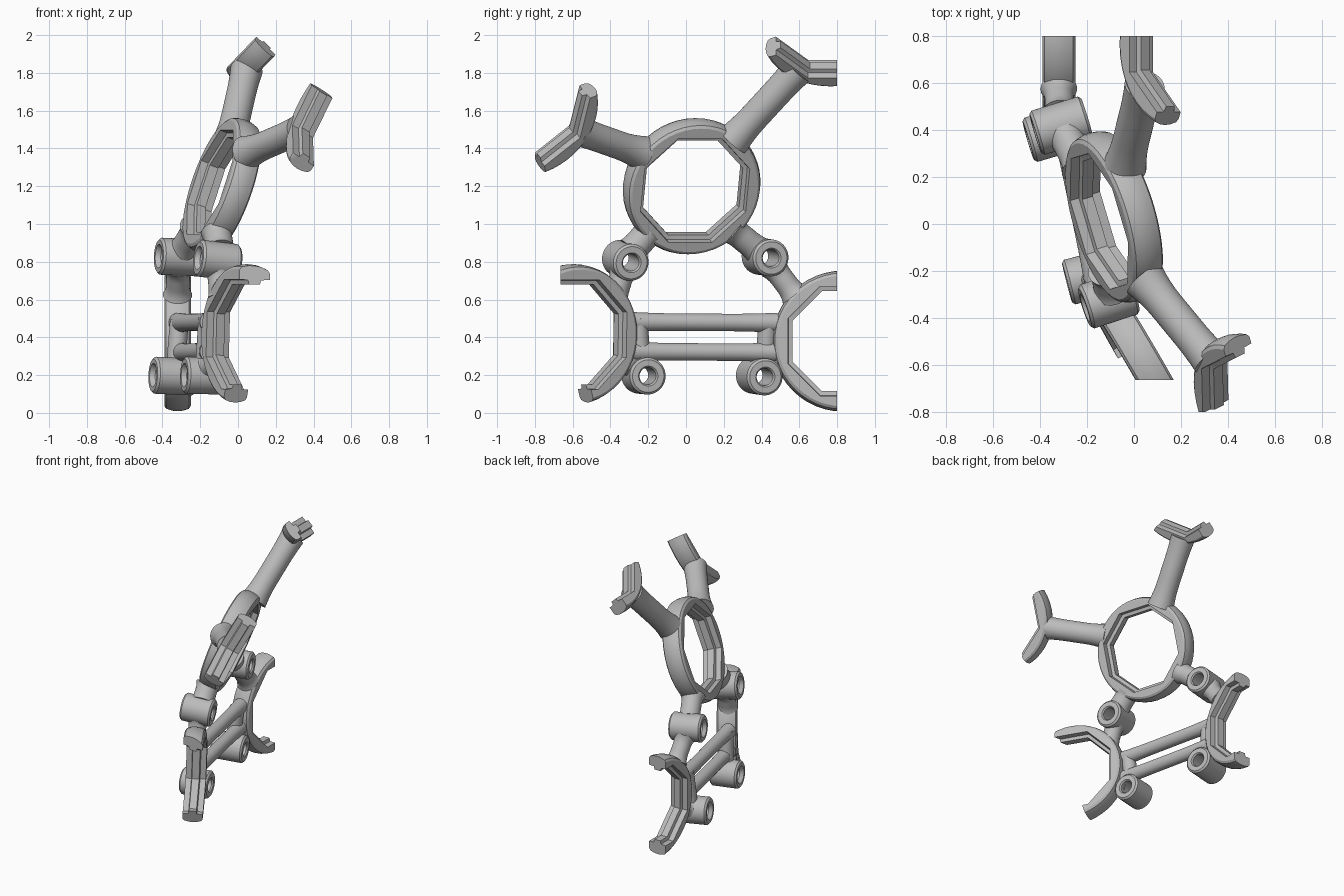
import bpy, bmesh, math
from mathutils import Vector

if "Cube" in bpy.data.objects:
    bpy.data.objects.remove(bpy.data.objects["Cube"], do_unlink=True)

grey = bpy.data.materials.new("neutral grey")
grey.use_nodes = True
GREY = (0.5, 0.5, 0.5, 1)
grey.diffuse_color = GREY
grey.node_tree.nodes["Principled BSDF"].inputs["Base Color"].default_value = GREY

STEP = 7.5


def frame(axis):
    """Upright in-plane axes for a given normal."""
    n = Vector(axis).normalized()
    ref = Vector((0, 0, 1)) if abs(n.z) < 0.95 else Vector((0, 1, 0))
    u = (ref - ref.dot(n) * n).normalized()
    return n, u, n.cross(u)


def sweep(name, centre, axis, profile, start=0, end=360, octagon=(), closed=True, y_cuts=()):
    """Turn (radius, height) points about an axis; octagon lists points kept to flats."""
    n, u, v = frame(axis)
    centre = Vector(centre)
    full = end - start >= 360
    count = round((end - start) / STEP) + (0 if full else 1)
    bm = bmesh.new()
    rows = []
    for i in range(count):
        a = start + i * STEP
        off = math.radians((a + 22.5) % 45 - 22.5)
        d = v * math.cos(math.radians(a)) + u * math.sin(math.radians(a))
        rows.append([bm.verts.new(centre + n * h + d * (r / math.cos(off) if k in octagon else r))
                     for k, (r, h) in enumerate(profile)])
    m = len(profile)
    for i in range(count if full else count - 1):
        p, q = rows[i], rows[(i + 1) % count]
        for k in range(m if closed else m - 1):
            j = (k + 1) % m
            bm.faces.new((p[k], p[j], q[j], q[k]))
    if not full:
        bm.faces.new(rows[0])
        bm.faces.new(rows[-1])
    bmesh.ops.remove_doubles(bm, verts=bm.verts[:], dist=1e-5)
    # Trim flat at the given y planes
    for y, side in y_cuts:
        cut = bmesh.ops.bisect_plane(bm, geom=bm.verts[:] + bm.edges[:] + bm.faces[:],
                                     plane_co=(0, y, 0), plane_no=(0, side, 0), clear_outer=True)
        edges = [e for e in cut["geom_cut"] if isinstance(e, bmesh.types.BMEdge)]
        if edges:
            bmesh.ops.holes_fill(bm, edges=edges)
    bmesh.ops.recalc_face_normals(bm, faces=bm.faces[:])
    mesh = bpy.data.meshes.new(name)
    bm.to_mesh(mesh)
    bm.free()
    mesh.materials.append(grey)
    obj = bpy.data.objects.new(name, mesh)
    bpy.context.scene.collection.objects.link(obj)
    bpy.ops.object.select_all(action="DESELECT")
    obj.select_set(True)
    bpy.context.view_layer.objects.active = obj
    bpy.ops.object.shade_smooth_by_angle(angle=math.radians(32))
    return obj


# Stepped octagonal inside, softly bulged round outside
RING = [(0.29, -0.07), (0.288, -0.03), (0.265, -0.025), (0.265, 0.025), (0.288, 0.03), (0.29, 0.07),
        (0.345, 0.07), (0.36, 0.06), (0.37, 0.03), (0.373, 0), (0.37, -0.03), (0.36, -0.06), (0.345, -0.07)]


def holder(name, centre, axis, start=0, end=360, y_cuts=()):
    sweep(name, centre, axis, RING, start, end, range(6), True, y_cuts)


def tube(name, a, b, r, flare_a=1.0, flare_b=1.0):
    """Round bar whose ends can flare into their neighbours."""
    a, b = Vector(a), Vector(b)
    length = (b - a).length
    prof = [(0, 0)]
    for i in range(13):
        t = i / 12
        k = 1 + (flare_a - 1) * max(0, 1 - t * 3) ** 2 + (flare_b - 1) * max(0, 1 - (1 - t) * 3) ** 2
        prof.append((r * k, t * length))
    prof.append((0, length))
    sweep(name, a, b - a, prof, closed=False)


def boss(name, a, b, r=0.098, hole=0.045):
    """Bored cylinder with a countersunk outer end."""
    a, b = Vector(a), Vector(b)
    h = (b - a).length
    prof = [(hole + 0.018, 0), (hole, 0.025), (hole, h - 0.01), (hole + 0.008, h),
            (r - 0.012, h), (r, h - 0.012), (r, 0.012), (r - 0.012, 0)]
    sweep(name, a, b - a, prof)


# Main ring and four part rings
holder("main_ring", (-0.085, 0.03, 1.2), (-0.908, -0.27, 0.32))
holder("lower_front_clip", (0.04, -0.6, 0.415), (-0.86, -0.5, 0.03), -75, 120, [(-0.665, -1)])
holder("lower_rear_clip", (-0.32, 0.83, 0.38), (-1, 0, 0), 75, 285, [(0.8, 1)])
holder("upper_front_clip", (0.526, -0.82, 1.595), (-0.78, -0.4, 0.48), -67.5, 22.5, [(-0.8, -1)])
holder("upper_rear_clip", (0.231, 0.766, 2.03), (-0.72, 0, 0.69), 202.5, 292.5, [(0.8, 1)])

# Upper arms
tube("upper_front_arm", (0.045, -0.235, 1.375), (0.325, -0.575, 1.495), 0.075, 1.25, 1.1)
tube("upper_rear_arm", (-0.04, 0.245, 1.44), (0.045, 0.59, 1.815), 0.078, 1.2, 1.1)

# Screw bosses
boss("upper_front_boss", (-0.21, -0.355, 0.82), (-0.005, -0.288, 0.795))
boss("upper_rear_boss", (-0.42, 0.385, 0.83), (-0.2, 0.452, 0.82))
boss("lower_front_boss", (-0.285, -0.25, 0.2), (-0.09, -0.2, 0.195))
boss("lower_rear_boss", (-0.45, 0.355, 0.2), (-0.23, 0.42, 0.19))

# Necks from the upper bosses to the rings
tube("front_ring_neck", (-0.095, -0.285, 0.86), (-0.11, -0.2, 0.955), 0.075, 1.1, 1.15)
tube("front_clip_neck", (-0.1, -0.335, 0.745), (-0.09, -0.375, 0.61), 0.062, 1.2, 1.15)
tube("rear_ring_neck", (-0.29, 0.375, 0.865), (-0.225, 0.24, 0.975), 0.07, 1.1, 1.25)
tube("rear_clip_neck", (-0.315, 0.465, 0.77), (-0.32, 0.575, 0.625), 0.062, 1.25, 1.25)

# Twin cross bars
for label, z in (("upper", 0.482), ("lower", 0.325)):
    tube(label + "_cross_bar", (-0.15, -0.3, z), (-0.315, 0.48, z - 0.005), 0.046, 1.15, 1.15)

# Webs closing the slot and joining the lower bosses
tube("front_web", (-0.16, -0.255, 0.5), (-0.175, -0.235, 0.26), 0.05)
tube("rear_web", (-0.31, 0.435, 0.49), (-0.33, 0.415, 0.25), 0.05)
tube("front_boss_bridge", (-0.17, -0.27, 0.235), (-0.12, -0.34, 0.27), 0.055, 1.2, 1.1)
tube("rear_boss_bridge", (-0.33, 0.455, 0.225), (-0.32, 0.52, 0.25), 0.055, 1.2, 1.1)
